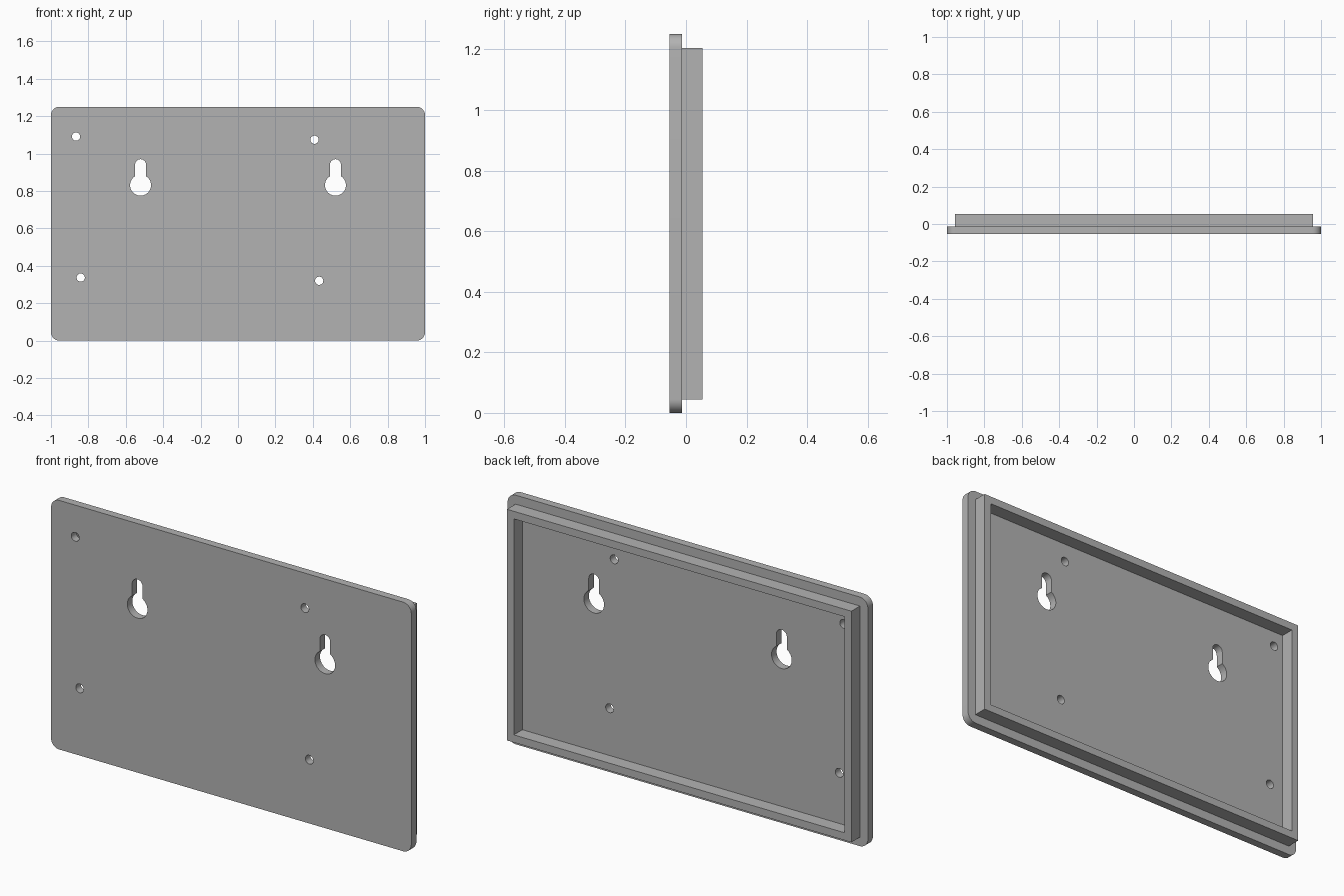
import bpy, bmesh
from math import pi, cos, sin, acos
from mathutils import Vector

cube = bpy.data.objects.get("Cube")
if cube:
    bpy.data.objects.remove(cube, do_unlink=True)

GREY = (0.45, 0.45, 0.45, 1)
grey = bpy.data.materials.new("plain grey")
grey.use_nodes = True
grey.diffuse_color = GREY
grey.node_tree.nodes["Principled BSDF"].inputs["Base Color"].default_value = GREY

FRONT, STEP, BACK = -0.054, -0.014, 0.054
HEIGHT = 1.25


def arc(cx, cz, r, start, end, steps):
    return [(cx + r * cos(start + (end - start) * i / steps),
             cz + r * sin(start + (end - start) * i / steps)) for i in range(steps + 1)]


def circle(cx, cz, r, steps=32):
    return arc(cx, cz, r, 0, 2 * pi, steps)[:-1]


def rectangle(half_width, inset):
    low, high = inset, HEIGHT - inset
    return [(-half_width, low), (half_width, low), (half_width, high), (-half_width, high)]


def rounded_rectangle(half_width, radius):
    points = []
    corners = [(1, 1), (-1, 1), (-1, -1), (1, -1)]
    for i, (sx, sz) in enumerate(corners):
        cx = sx * (half_width - radius)
        cz = HEIGHT / 2 + sz * (HEIGHT / 2 - radius)
        points += arc(cx, cz, radius, i * pi / 2, (i + 1) * pi / 2, 10)
    return points


def keyhole(cx, cz, radius, slot, slot_top):
    # Round opening joined to a narrow round-topped slot above it
    a = acos(slot / radius)
    return (arc(cx, cz, radius, pi - a, 2 * pi + a, 32)
            + arc(cx, slot_top - slot, slot, 0, pi, 16))


def slab(name, outlines, y0, y1):
    # Fill the outlines (inner loops become holes) and extrude in depth
    bm = bmesh.new()
    for outline in outlines:
        verts = [bm.verts.new((x, y0, z)) for x, z in outline]
        for a, b in zip(verts, verts[1:] + verts[:1]):
            bm.edges.new((a, b))
    bmesh.ops.triangle_fill(bm, edges=bm.edges[:], use_beauty=True, normal=(0, -1, 0))
    result = bmesh.ops.extrude_face_region(bm, geom=bm.faces[:], use_keep_orig=True)
    moved = [g for g in result["geom"] if isinstance(g, bmesh.types.BMVert)]
    bmesh.ops.translate(bm, verts=moved, vec=Vector((0, y1 - y0, 0)))
    bmesh.ops.recalc_face_normals(bm, faces=bm.faces[:])
    mesh = bpy.data.meshes.new(name)
    bm.to_mesh(mesh)
    bm.free()
    mesh.materials.append(grey)
    obj = bpy.data.objects.new(name, mesh)
    bpy.context.collection.objects.link(obj)
    bpy.ops.object.select_all(action="DESELECT")
    obj.select_set(True)
    bpy.context.view_layer.objects.active = obj
    bpy.ops.object.shade_smooth_by_angle(angle=pi / 6)
    return obj


# Face plate with screw holes and two hanging keyholes
screws = [(-0.866, 1.091), (0.409, 1.074), (-0.841, 0.337), (0.434, 0.32)]
holes = [circle(x, z, 0.022) for x, z in screws]
holes += [keyhole(side * 0.521, 0.831, 0.056, 0.029, 0.97) for side in (-1, 1)]
slab("face_plate", [rounded_rectangle(1, 0.045)] + holes, FRONT, STEP)

# Raised rim around the back
slab("back_rim", [rectangle(0.956, 0.045), rectangle(0.918, 0.083)], STEP, BACK)
